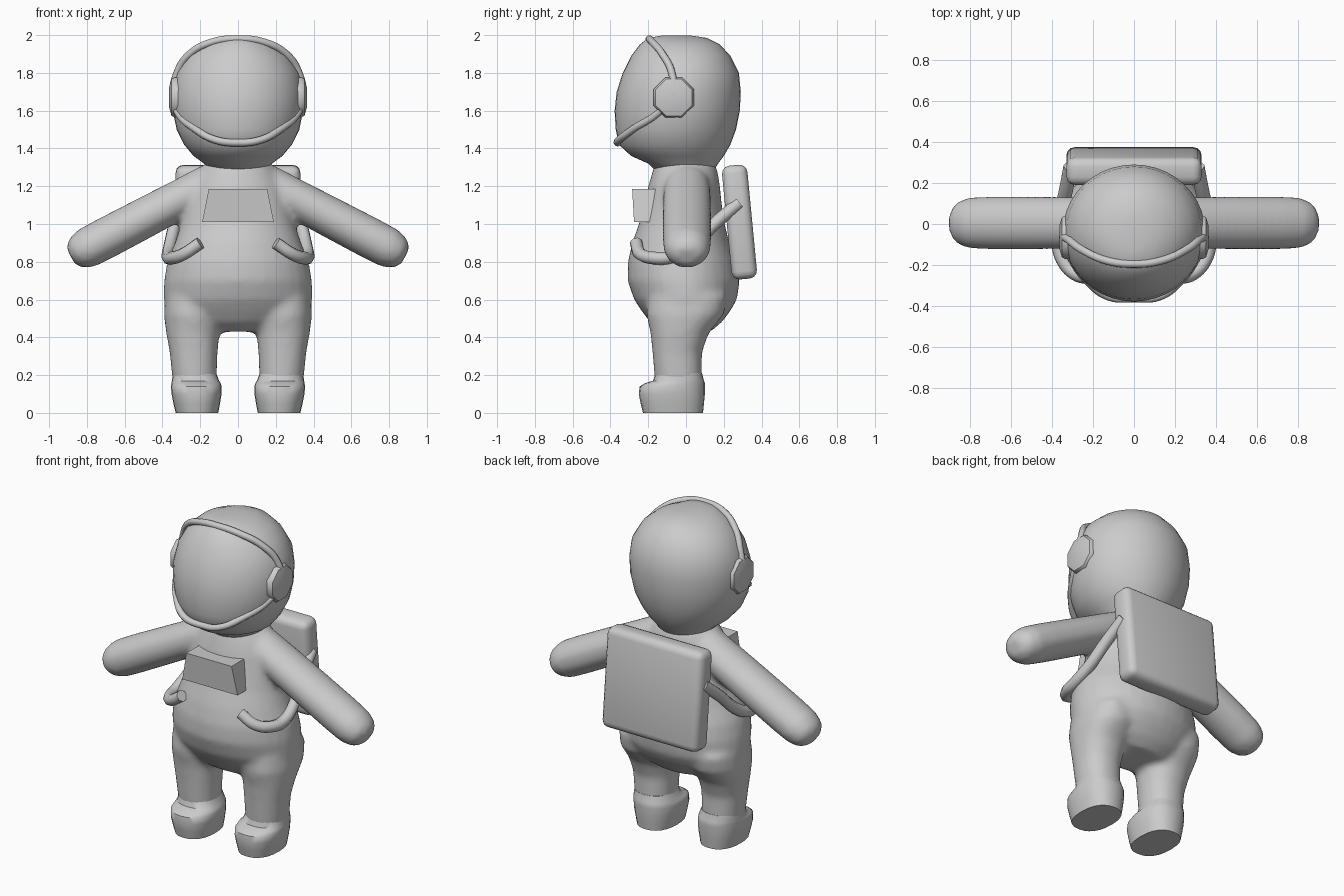
import bpy, bmesh, math
from mathutils import Vector, Matrix

if "Cube" in bpy.data.objects:
    bpy.data.objects.remove(bpy.data.objects["Cube"])

grey = bpy.data.materials.new("suit grey")
grey.diffuse_color = (0.6, 0.6, 0.6, 1)
grey.use_nodes = True
grey.node_tree.nodes["Principled BSDF"].inputs["Base Color"].default_value = grey.diffuse_color


def finish(name, bm, angle=35):
    bmesh.ops.recalc_face_normals(bm, faces=bm.faces)
    me = bpy.data.meshes.new(name)
    bm.to_mesh(me)
    bm.free()
    me.materials.append(grey)
    ob = bpy.data.objects.new(name, me)
    bpy.context.collection.objects.link(ob)
    bpy.ops.object.select_all(action='DESELECT')
    ob.select_set(True)
    bpy.context.view_layer.objects.active = ob
    bpy.ops.object.shade_smooth_by_angle(angle=math.radians(angle))
    return ob


def loft(bm, rings):
    """Skin a list of closed rings and cap both ends."""
    loops = [[bm.verts.new(p) for p in r] for r in rings]
    n = len(loops[0])
    for a, b in zip(loops, loops[1:]):
        for i in range(n):
            bm.faces.new((a[i], a[(i + 1) % n], b[(i + 1) % n], b[i]))
    bm.faces.new(loops[0])
    bm.faces.new(loops[-1])


def stack(rows, n=32, p=1.0):
    """Oval rings from rows of z, x min, x max, y front, y back."""
    out = []
    for z, x0, x1, y0, y1 in rows:
        ring = []
        for i in range(n):
            c, s = math.cos(math.tau * i / n), math.sin(math.tau * i / n)
            c, s = math.copysign(abs(c) ** p, c), math.copysign(abs(s) ** p, s)
            ring.append(Vector(((x0 + x1) / 2 + (x1 - x0) / 2 * c,
                                (y0 + y1) / 2 + (y1 - y0) / 2 * s, z)))
        out.append(ring)
    return out


def flip(rings, side):
    return [[Vector((v.x * side, v.y, v.z)) for v in r] for r in rings]


def tube(name, pts, radius, closed=False):
    cu = bpy.data.curves.new(name, 'CURVE')
    cu.dimensions = '3D'
    cu.bevel_depth, cu.bevel_resolution, cu.resolution_u = radius, 2, 6
    cu.use_fill_caps = True
    sp = cu.splines.new('BEZIER')
    sp.bezier_points.add(len(pts) - 1)
    for b, p in zip(sp.bezier_points, pts):
        b.co = p
        b.handle_left_type = b.handle_right_type = 'AUTO'
    sp.use_cyclic_u = closed
    cu.materials.append(grey)
    ob = bpy.data.objects.new(name, cu)
    bpy.context.collection.objects.link(ob)
    return ob


# Helmet with a flatter visor front
head_rows = [(1.27, .15, -.15, .14), (1.32, .18, -.20, .17), (1.36, .235, -.29, .20),
             (1.42, .285, -.355, .235), (1.5, .325, -.372, .265), (1.6, .345, -.378, .285),
             (1.7, .347, -.367, .29), (1.8, .328, -.335, .28), (1.89, .275, -.29, .235),
             (1.95, .205, -.245, .18), (1.985, .12, -.2, .11), (1.997, .05, -.13, .03)]
bm = bmesh.new()
loft(bm, stack([(z, -x, x, f, b) for z, x, f, b in head_rows], 40))
finish("helmet", bm, 60)

# Visor rim
half = [(.12, -.355, 1.445), (.23, -.275, 1.505), (.315, -.15, 1.585), (.345, -.07, 1.68),
        (.322, -.075, 1.8), (.255, -.125, 1.9), (.13, -.18, 1.965)]
rim = [(0, -.362, 1.43)] + half + [(0, -.195, 1.98)] + [(-x, y, z) for x, y, z in half[::-1]]
tube("visor_rim", rim, .02, True)

# Eight-sided ear caps
for side, tag in ((1, "left"), (-1, "right")):
    bm = bmesh.new()
    rings = []
    for x, r in ((.30, .11), (.335, .115), (.352, .105), (.364, .06)):
        rings.append([Vector((side * x, -.065 + r * math.cos(math.tau * (i + .5) / 8),
                              1.67 + r * math.sin(math.tau * (i + .5) / 8))) for i in range(8)])
    loft(bm, rings)
    finish(tag + "_ear_cap", bm, 45)

# Suit: torso, legs and arms fused into one skin
bm = bmesh.new()
torso = [(.43, .20, -.12, .13), (.48, .31, -.19, .19), (.54, .375, -.235, .235),
         (.6, .395, -.275, .27), (.7, .392, -.31, .285), (.8, .375, -.308, .265),
         (.9, .335, -.285, .23), (1.0, .30, -.25, .205), (1.1, .28, -.22, .19),
         (1.2, .25, -.20, .18), (1.27, .215, -.18, .17), (1.33, .165, -.16, .15)]
loft(bm, stack([(z, -x, x, f, b) for z, x, f, b in torso]))
leg = [(.08, .115, .335, -.15, .08), (.2, .112, .35, -.168, .085), (.32, .108, .362, -.178, .085),
       (.42, .098, .38, -.188, .12), (.52, .08, .393, -.21, .2), (.62, .09, .385, -.2, .22)]
axis = Vector((1, 0, -.525)).normalized()
up = Vector((-axis.z, 0, axis.x))
arm = []
for x, rz, ry in ((.08, .07, .09), (.16, .105, .12), (.3, .105, .128), (.5, .108, .13), (.7, .11, .13),
                  (.8, .108, .125), (.855, .088, .105), (.885, .05, .06)):
    c = Vector((x, .005, 1.135 - .525 * (x - .3)))
    arm.append([c + up * rz * math.cos(math.tau * i / 20)
                + Vector((0, ry * math.sin(math.tau * i / 20), 0)) for i in range(20)])
for side in (1, -1):
    loft(bm, flip(stack(leg, 24, .9), side))
    loft(bm, flip(arm, side))
suit = finish("suit", bm)
mod = suit.modifiers.new("fuse", 'REMESH')
mod.mode, mod.voxel_size, mod.use_smooth_shade = 'VOXEL', .018, True
mod = suit.modifiers.new("soften", 'SMOOTH')
mod.factor, mod.iterations = .5, 8

# Boots with a stepped toe
boot = [(0, .105, .33, -.228, .09), (.05, .095, .342, -.24, .095), (.1, .087, .352, -.25, .1),
        (.14, .086, .355, -.245, .1), (.158, .092, .352, -.215, .1), (.17, .1, .35, -.175, .095),
        (.21, .115, .345, -.162, .085)]
for side, tag in ((1, "left"), (-1, "right")):
    bm = bmesh.new()
    loft(bm, flip(stack(boot, 24, .85), side))
    finish(tag + "_boot", bm, 50)

# Backpack, leaning outwards at the bottom
bm = bmesh.new()
bmesh.ops.create_cube(bm, size=1, matrix=Matrix.Translation((0, .283, 1.01))
                      @ Matrix.Rotation(math.radians(5.5), 4, 'X') @ Matrix.Diagonal((.66, .135, .605, 1)))
bmesh.ops.bevel(bm, geom=bm.edges[:], offset=.042, segments=3, profile=.5, affect='EDGES')
finish("backpack", bm, 40)

# Chest panel, narrower at the top
bm = bmesh.new()
loft(bm, [[Vector((x, y, z)) for x, y in ((-w, f), (w, f), (w, -.13), (-w, -.13))]
          for z, w, f in ((1.01, .19, -.275), (1.185, .155, -.285))])
finish("chest_panel", bm)

# Straps from the pack, under the arms, hooking round to the belly
for side, tag in ((1, "left"), (-1, "right")):
    path = [(.31, .28, 1.11), (.335, .15, 1.0), (.36, .04, .89), (.37, -.08, .825),
            (.35, -.17, .82), (.29, -.24, .84), (.2, -.265, .9)]
    tube(tag + "_strap", [(x * side, y, z) for x, y, z in path], .034)
